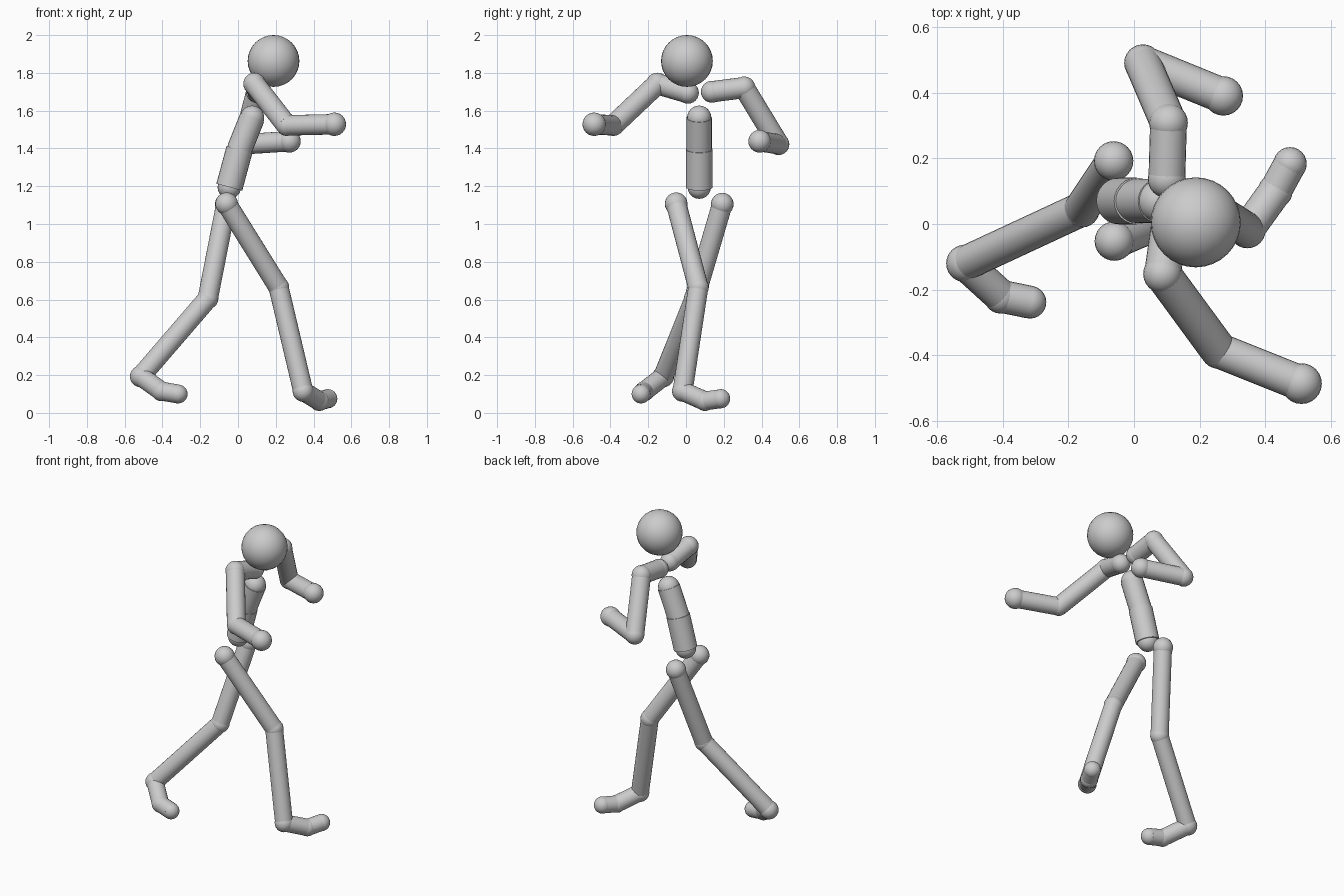
import bpy
from mathutils import Vector

if "Cube" in bpy.data.objects:
    bpy.data.objects.remove(bpy.data.objects["Cube"])

grey = bpy.data.materials.new("mannequin grey")
grey.diffuse_color = (0.6, 0.6, 0.6, 1)
grey.use_nodes = True
grey.node_tree.nodes["Principled BSDF"].inputs["Base Color"].default_value = grey.diffuse_color


def finish(name):
    ob = bpy.context.object
    ob.name = name
    ob.data.materials.append(grey)
    bpy.ops.object.shade_smooth_by_angle()
    return ob


def ball(name, pos, r, seg=24):
    bpy.ops.mesh.primitive_uv_sphere_add(segments=seg, ring_count=seg // 2, radius=r, location=pos)
    return finish(name)


def tube(name, a, b, r):
    a, b = Vector(a), Vector(b)
    bpy.ops.mesh.primitive_cylinder_add(vertices=24, radius=r, depth=(b - a).length, location=(a + b) / 2)
    ob = finish(name)
    ob.rotation_euler = (b - a).to_track_quat('Z', 'Y').to_euler()


def chain(name, joints, bones):
    """Balls at the joints (name, position, radius), tubes between them."""
    for label, pos, r in joints:
        ball(f"{name}_{label}", pos, r)
    for (label, r), p, q in zip(bones, joints, joints[1:]):
        tube(f"{name}_{label}", p[1], q[1], r)


# Head
ball("head", (0.188, 0.005, 1.863), 0.137, 32)

# Torso
chain("torso", [("pelvis", (-0.046, 0.07, 1.195), 0.062),
                ("waist", (0.008, 0.07, 1.395), 0.066),
                ("chest", (0.075, 0.07, 1.563), 0.064)],
      [("abdomen", 0.071), ("ribcage", 0.067)])

# Arms: collar, shoulder, elbow, hand
arm_bones = [("collarbone", 0.056), ("upper_arm", 0.056), ("forearm", 0.054)]
chain("front_arm", [("collar", (0.11, 0.01, 1.695), 0.058),
                    ("shoulder", (0.087, -0.152, 1.742), 0.059),
                    ("elbow", (0.258, -0.385, 1.522), 0.056),
                    ("hand", (0.51, -0.486, 1.528), 0.062)], arm_bones)
chain("back_arm", [("collar", (0.10, 0.137, 1.70), 0.058),
                   ("shoulder", (0.105, 0.308, 1.722), 0.059),
                   ("elbow", (0.027, 0.49, 1.422), 0.057),
                   ("hand", (0.272, 0.39, 1.438), 0.06)], arm_bones)

# Legs: hip, knee, ankle, ball of foot, toe
leg_bones = [("thigh", 0.054), ("shin", 0.053), ("foot", 0.051), ("toes", 0.05)]
chain("front_leg", [("hip", (-0.06, -0.052, 1.107), 0.06),
                    ("knee", (0.215, 0.065, 0.665), 0.056),
                    ("ankle", (0.345, -0.018, 0.115), 0.056),
                    ("foot_ball", (0.43, 0.10, 0.063), 0.053),
                    ("toe_tip", (0.475, 0.183, 0.075), 0.051)], leg_bones)
chain("back_leg", [("hip", (-0.062, 0.192, 1.105), 0.06),
                   ("knee", (-0.16, 0.045, 0.605), 0.056),
                   ("ankle", (-0.515, -0.12, 0.193), 0.057),
                   ("foot_ball", (-0.405, -0.22, 0.115), 0.053),
                   ("toe_tip", (-0.317, -0.238, 0.10), 0.05)], leg_bones)
